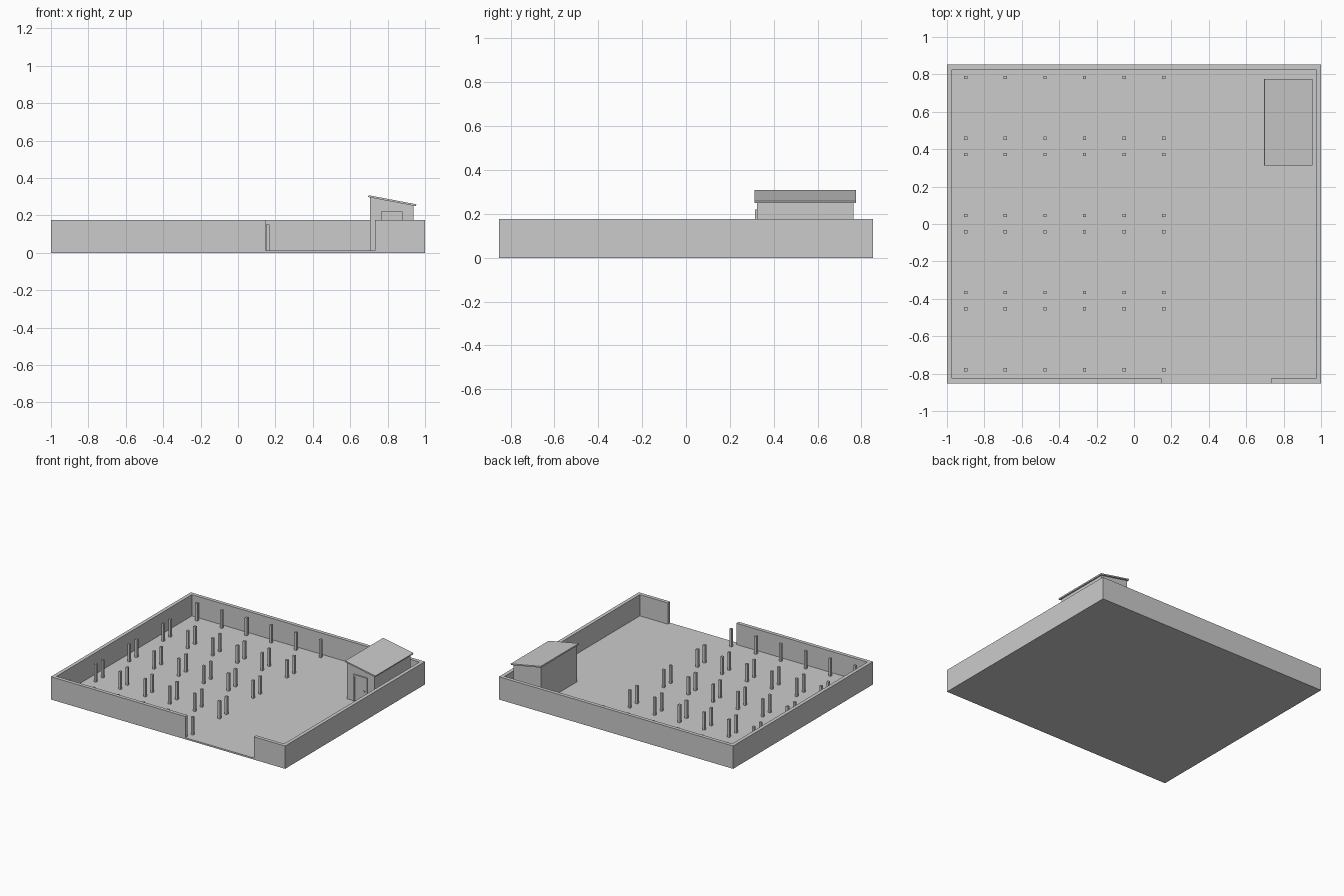
import bpy, bmesh

if "Cube" in bpy.data.objects:
    bpy.data.objects.remove(bpy.data.objects["Cube"])


def prism(name, profile, axis, a, b):
    """Extrude a closed 2D profile: axis 'Z' uses (x, y), axis 'Y' uses (x, z)."""
    bm = bmesh.new()
    pts = [(u, v, a) if axis == 'Z' else (u, a, v) for u, v in profile]
    face = bm.faces.new([bm.verts.new(p) for p in pts])
    ext = bmesh.ops.extrude_face_region(bm, geom=[face])
    shift = (0, 0, b - a) if axis == 'Z' else (0, b - a, 0)
    bmesh.ops.translate(bm, vec=shift,
                        verts=[g for g in ext['geom'] if isinstance(g, bmesh.types.BMVert)])
    bmesh.ops.recalc_face_normals(bm, faces=bm.faces)
    mesh = bpy.data.meshes.new(name)
    bm.to_mesh(mesh)
    bm.free()
    obj = bpy.data.objects.new(name, mesh)
    bpy.context.collection.objects.link(obj)
    return obj


def box(name, x0, x1, y0, y1, z0, z1):
    return prism(name, [(x0, y0), (x1, y0), (x1, y1), (x0, y1)], 'Z', z0, z1)


W, D, T = 1.0, 0.853, 0.028     # half width, half depth, wall thickness
FLOOR, TOP = 0.012, 0.176
GAP_L, GAP_R = 0.147, 0.733     # entrance opening

# Floor slab
box("floor", -W, W, -D, D, 0, FLOOR)

# Perimeter wall: one C-shaped outline with the entrance left open
prism("perimeter_wall", [
    (GAP_L, -D), (-W, -D), (-W, D), (W, D), (W, -D), (GAP_R, -D),
    (GAP_R, -D + T), (W - T, -D + T), (W - T, D - T),
    (-W + T, D - T), (-W + T, -D + T), (GAP_L, -D + T)], 'Z', FLOOR, TOP)

# Posts: four rows of paired posts, six columns
H = 0.009
for row in range(4):
    for side in (-1, 1):
        y = 0.0025 + (row - 1.5) * 0.412 + side * 0.163
        for col in range(6):
            x = -0.899 + col * 0.2115
            box("post", x - H, x + H, y - H, y + H, FLOOR, 0.15)

# Hut body with sloping top
X0, X1, Y0, Y1 = 0.706, 0.938, 0.324, 0.763


def roof_z(x):
    return 0.298 - (x - 0.695) * 0.19


prism("hut_body", [(X0, FLOOR), (X1, FLOOR), (X1, roof_z(X1)), (X0, roof_z(X0))], 'Y', Y0, Y1)

# Overhanging roof slab
R0, R1 = 0.695, 0.952
prism("hut_roof", [(R0, roof_z(R0)), (R1, roof_z(R1)),
                   (R1 + 0.002, roof_z(R1) + 0.01), (R0 + 0.002, roof_z(R0) + 0.01)],
      'Y', 0.312, 0.776)

# Door frame, door leaf and handle
DX0, DX1, DZ, F = 0.765, 0.88, 0.22, 0.012
prism("door_frame", [
    (DX0, FLOOR), (DX0, DZ), (DX1, DZ), (DX1, FLOOR), (DX1 - F, FLOOR),
    (DX1 - F, DZ - F), (DX0 + F, DZ - F), (DX0 + F, FLOOR)], 'Y', 0.314, Y0)
box("door_leaf", DX0 + F, DX1 - F, 0.32, Y0, FLOOR, DZ - F)
box("door_handle", DX1 - F - 0.018, DX1 - F - 0.008, 0.315, 0.32, 0.105, 0.115)
